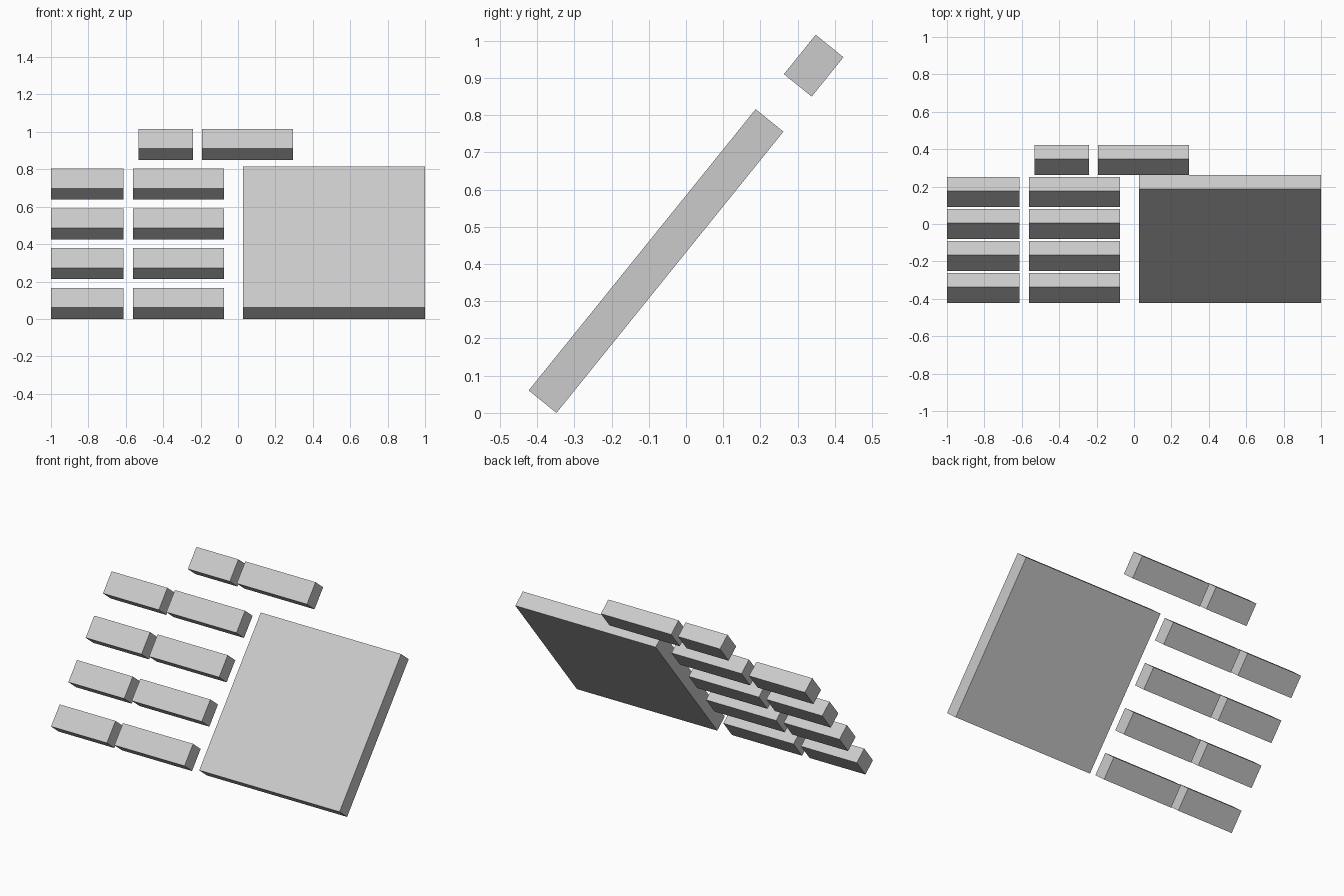
import bpy, bmesh
from math import radians, sin, cos

if "Cube" in bpy.data.objects:
    bpy.data.objects.remove(bpy.data.objects["Cube"])

TILT = radians(51.1)      # slope of the shared leaning plane
THICK = 0.096             # thickness of every plate
BASE_Y = -0.348           # y of the lower back edge, which rests on z = 0
BAR_H = 0.136             # bar height measured along the slope
PITCH = 0.273             # row spacing along the slope


def plate(name, x0, x1, s0, s1):
    """Box from x0 to x1, between distances s0 and s1 up the slope."""
    def point(x, s, t):
        return (x, BASE_Y + s * cos(TILT) - t * sin(TILT),
                s * sin(TILT) + t * cos(TILT))

    profile = [(s0, 0), (s1, 0), (s1, THICK), (s0, THICK)]
    bm = bmesh.new()
    ends = [[bm.verts.new(point(x, s, t)) for s, t in profile] for x in (x0, x1)]
    for ring in ends:
        bm.faces.new(ring)
    for i in range(4):
        j = (i + 1) % 4
        bm.faces.new((ends[0][i], ends[0][j], ends[1][j], ends[1][i]))
    bmesh.ops.recalc_face_normals(bm, faces=bm.faces)
    mesh = bpy.data.meshes.new(name)
    bm.to_mesh(mesh)
    bm.free()
    obj = bpy.data.objects.new(name, mesh)
    bpy.context.collection.objects.link(obj)
    return obj


# Large square panel on the right
plate("square_panel", 0.027, 1.0, 0, 0.971)

# Four rows of paired bars on the left
for row in range(4):
    s = row * PITCH
    plate(f"short_bar_{row + 1}", -1.0, -0.613, s, s + BAR_H)
    plate(f"long_bar_{row + 1}", -0.561, -0.075, s, s + BAR_H)

# Heading pair along the top
top = 4 * PITCH
plate("heading_short_bar", -0.532, -0.241, top, top + BAR_H)
plate("heading_long_bar", -0.193, 0.294, top, top + BAR_H)
